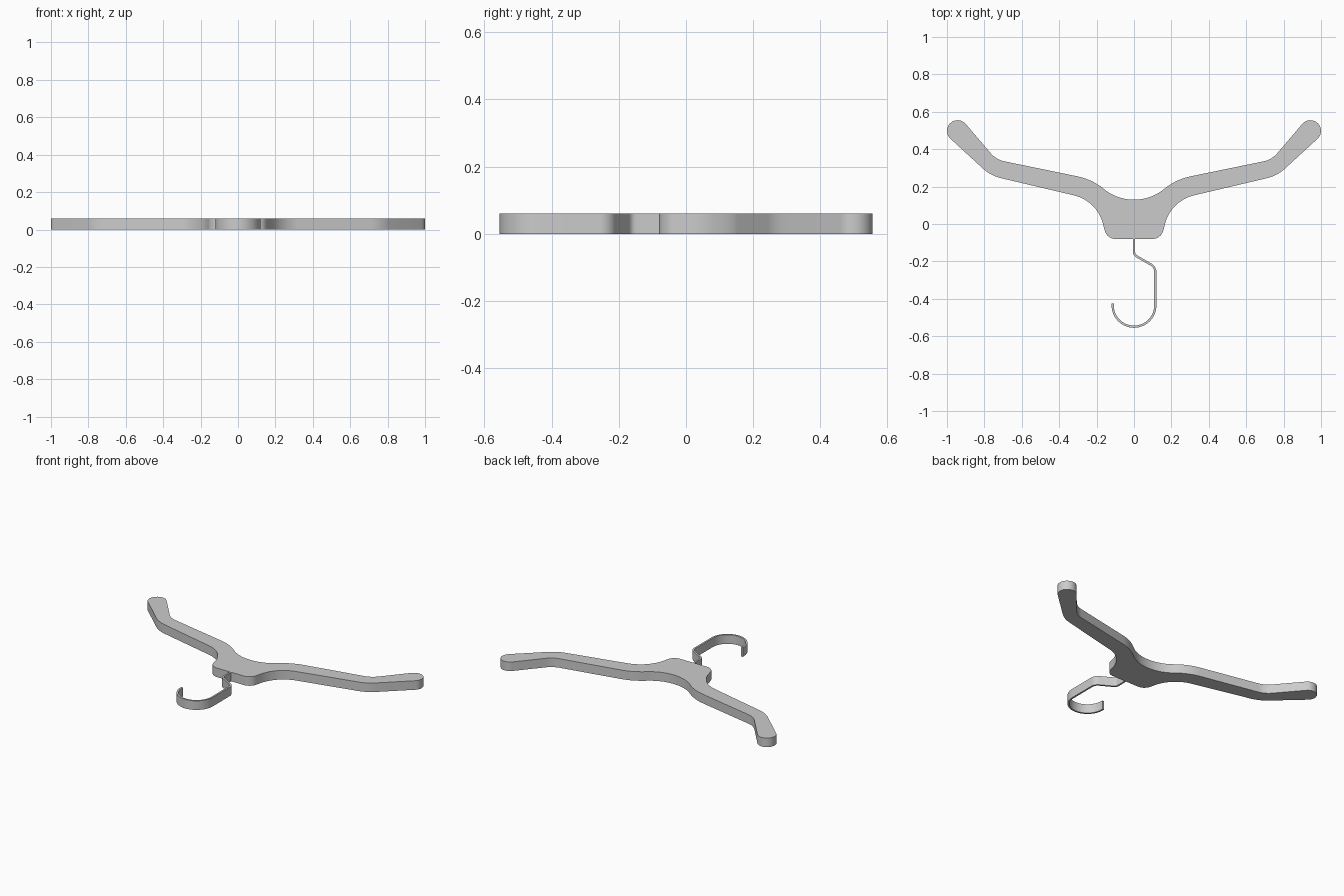
import bpy, bmesh, math
from mathutils import Vector

if "Cube" in bpy.data.objects:
    bpy.data.objects.remove(bpy.data.objects["Cube"])

HEIGHT = 0.06


def arc(cx, cy, r, a0, a1, n):
    return [Vector((cx + r * math.cos(math.radians(a0 + (a1 - a0) * i / n)),
                    cy + r * math.sin(math.radians(a0 + (a1 - a0) * i / n))))
            for i in range(n + 1)]


def fillet(prev, corner, nxt, radius, n=10):
    """Points of a rounded corner."""
    p, c, q = Vector(prev), Vector(corner), Vector(nxt)
    u, v = (p - c).normalized(), (q - c).normalized()
    half = u.angle(v) / 2
    centre = c + (u + v).normalized() * radius / math.sin(half)
    t = radius / math.tan(half)
    d0, d1 = c + u * t - centre, c + v * t - centre
    sweep = d0.angle(d1)
    return [centre + (d0 * math.sin((1 - k / n) * sweep) + d1 * math.sin(k / n * sweep))
            / math.sin(sweep) for k in range(n + 1)]


def plate(name, outline):
    """Extrude a closed outline from z = 0 up to HEIGHT."""
    bm = bmesh.new()
    face = bm.faces.new([bm.verts.new((p.x, p.y, 0)) for p in outline])
    ext = bmesh.ops.extrude_face_region(bm, geom=[face])
    bmesh.ops.translate(bm, vec=(0, 0, HEIGHT),
                        verts=[g for g in ext["geom"] if isinstance(g, bmesh.types.BMVert)])
    bmesh.ops.recalc_face_normals(bm, faces=bm.faces)
    mesh = bpy.data.meshes.new(name)
    bm.to_mesh(mesh)
    bm.free()
    ob = bpy.data.objects.new(name, mesh)
    bpy.context.collection.objects.link(ob)
    bpy.ops.object.select_all(action='DESELECT')
    ob.select_set(True)
    bpy.context.view_layer.objects.active = ob
    bpy.ops.object.shade_smooth_by_angle(angle=math.radians(30))
    return ob


# Hanger body: right half outline, from the neck dip round the arm to the base
valley, shoulder, bend_top = (0.09, 0.13), (0.225, 0.239), (0.737, 0.344)
cap = arc(0.943, 0.498, 0.057, 140.3, -46.5, 16)
bend_low, armpit, base = (0.766, 0.258), (0.1965, 0.124), (0.1455, -0.08)
half = (fillet((-0.09, 0.13), valley, shoulder, 0.25)
        + fillet(valley, shoulder, bend_top, 0.33)
        + fillet(shoulder, bend_top, cap[0], 0.13)
        + cap
        + fillet(cap[-1], bend_low, armpit, 0.22)
        + fillet(bend_low, armpit, base, 0.21, 14)
        + fillet(armpit, base, (0, -0.08), 0.06))
plate("hanger_body", half + [Vector((-p.x, p.y)) for p in reversed(half)])

# Hook: flat strip following a bent path that ends in a half circle
R, THICK = 0.114, 0.012
start, bend1, bend2 = (0, -0.075), (0, -0.165), (R, -0.23)
path = ([Vector(start)]
        + fillet(start, bend1, bend2, 0.03, 6)
        + fillet(bend1, bend2, (R, -0.435), 0.045, 8)
        + arc(0, -0.435, R, 0, -180, 28)
        + [Vector((-R, -0.425))])
left, right = [], []
for i, p in enumerate(path):
    d = (path[min(i + 1, len(path) - 1)] - path[max(i - 1, 0)]).normalized()
    n = Vector((-d.y, d.x)) * THICK / 2
    left.append(p + n)
    right.append(p - n)
plate("hook", left + right[::-1])
